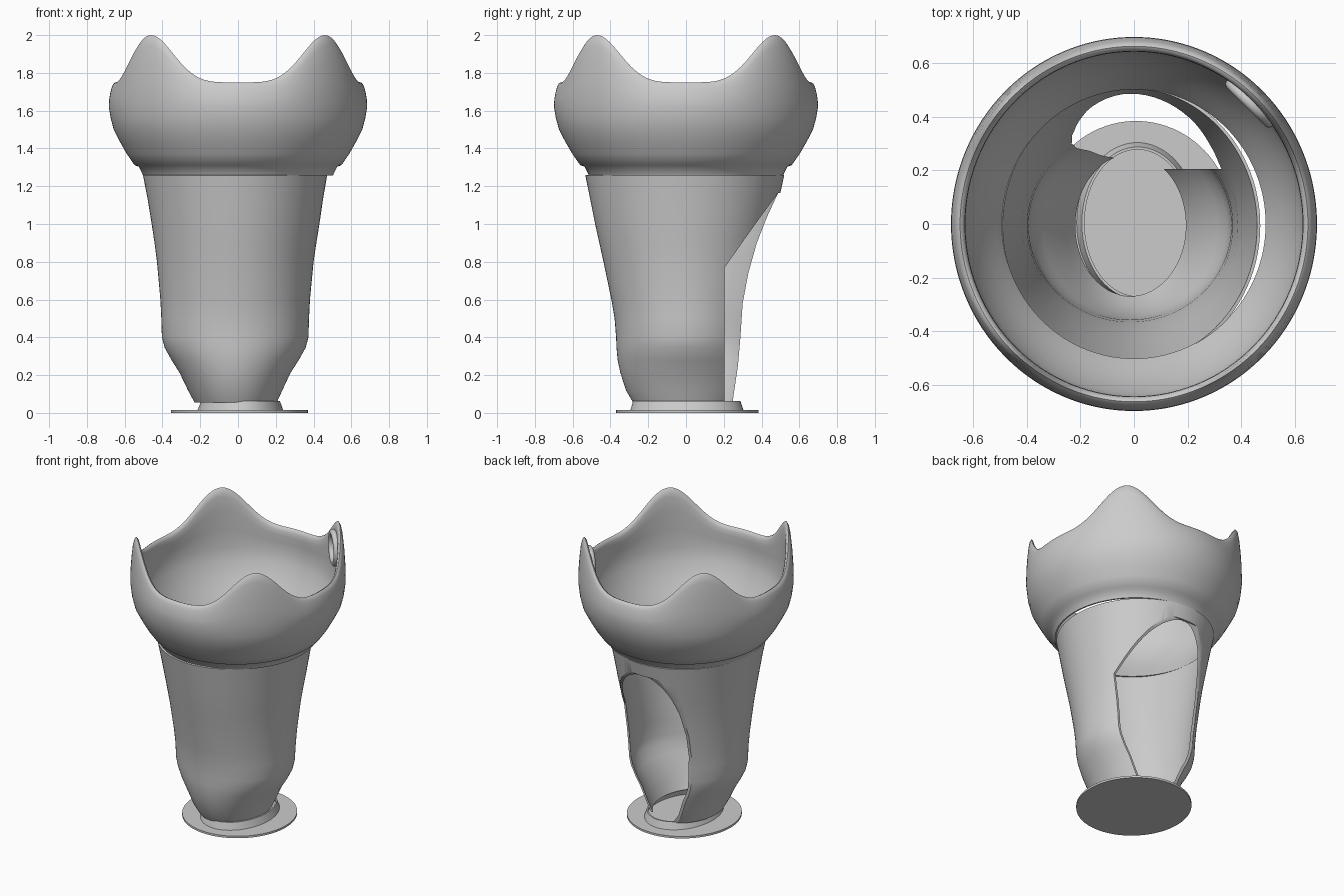
import bpy, bmesh, math

if "Cube" in bpy.data.objects:
    bpy.data.objects.remove(bpy.data.objects["Cube"])

grey = bpy.data.materials.new("light grey")
grey.diffuse_color = (0.6, 0.6, 0.6, 1)
grey.use_nodes = True
grey.node_tree.nodes["Principled BSDF"].inputs["Base Color"].default_value = grey.diffuse_color
SIDES = 96


def finish(name, bm, angle=35):
    bmesh.ops.recalc_face_normals(bm, faces=bm.faces)
    me = bpy.data.meshes.new(name)
    bm.to_mesh(me)
    bm.free()
    ob = bpy.data.objects.new(name, me)
    bpy.context.collection.objects.link(ob)
    me.materials.append(grey)
    smooth(ob, angle)
    return ob


def smooth(ob, angle=35):
    bpy.ops.object.select_all(action='DESELECT')
    ob.select_set(True)
    bpy.context.view_layer.objects.active = ob
    bpy.ops.object.shade_smooth_by_angle(angle=math.radians(angle))


def loft(name, rings, closed=False, cap=False, angle=35):
    """Skin a list of point rings; closed joins the last ring to the first."""
    bm = bmesh.new()
    vs = [[bm.verts.new(p) for p in r] for r in rings]
    n = len(vs[0])
    pairs = list(zip(vs, vs[1:])) + ([(vs[-1], vs[0])] if closed else [])
    for a, b in pairs:
        for i in range(n):
            j = (i + 1) % n
            bm.faces.new((a[i], a[j], b[j], b[i]))
    if cap:
        bm.faces.new(vs[0])
        bm.faces.new(vs[-1])
    return finish(name, bm, angle)


def ellipse(x0, x1, y0, y1, z):
    cx, cy, rx, ry = (x0 + x1) / 2, (y0 + y1) / 2, (x1 - x0) / 2, (y1 - y0) / 2
    return [(cx + rx * math.cos(a), cy + ry * math.sin(a), z)
            for a in (2 * math.pi * i / SIDES for i in range(SIDES))]


# Base flange and the low ring standing on it
loft("base_flange", [ellipse(-.355, .37, -.37, .385, z) for z in (0, .014)], cap=True)
loft("base_ring", [ellipse(-.215, .24, -.295, .305, .012), ellipse(-.195, .222, -.28, .288, .063),
                   ellipse(-.185, .212, -.27, .278, .063), ellipse(-.203, .228, -.283, .293, .012)],
     closed=True)

# Tapered shell
shell = loft("tapered_shell", [ellipse(*p) for p in (
    (-.23, .205, -.28, .27, .055), (-.265, .235, -.318, .30, .12), (-.308, .277, -.347, .325, .21),
    (-.352, .322, -.362, .343, .28), (-.388, .358, -.368, .352, .345), (-.403, .373, -.37, .357, .40),
    (-.406, .376, -.378, .367, .5), (-.411, .381, -.395, .382, .6), (-.429, .40, -.437, .42, .8),
    (-.442, .415, -.459, .44, .9), (-.457, .431, -.481, .464, 1.0), (-.478, .45, -.507, .492, 1.13),
    (-.503, .472, -.533, .52, 1.258))])
mod = shell.modifiers.new("wall", 'SOLIDIFY')
mod.thickness, mod.offset = .012, -1
bpy.ops.object.modifier_apply(modifier="wall")

# Back opening: a different cut line on each side
right_cut = [(.205, -.2), (.205, .77), (.30, .905), (.40, 1.045), (.455, 1.12), (.488, 1.165)]
left_cut = [(.235, -.2), (.247, .06), (.275, .25), (.288, .4), (.30, .58), (.33, .74),
            (.375, .9), (.43, 1.04), (.488, 1.165)]
for name, line, x0, x1 in (("right_cutter", right_cut, 0, 1), ("left_cutter", left_cut, -1, .004)):
    outline = line + [(1, 1.165), (1, -.2)]
    cutter = loft(name, [[(x, y, z) for y, z in outline] for x in (x0, x1)], cap=True)
    cutter.hide_render = True
    bpy.context.view_layer.objects.active = shell
    mod = shell.modifiers.new("cut", 'BOOLEAN')
    mod.operation, mod.object, mod.solver = 'DIFFERENCE', cutter, 'EXACT'
    bpy.ops.object.modifier_apply(modifier="cut")
    bpy.data.objects.remove(cutter)
smooth(shell)

# Flared collar with four corner peaks: (radius, height, share of rim rise)
collar = [(.502, 1.256, 0), (.525, 1.303, 0), (.548, 1.312, 0), (.588, 1.37, 0), (.625, 1.435, 0),
          (.658, 1.5, 0), (.674, 1.56, .02), (.684, 1.62, .15), (.682, 1.66, .4), (.676, 1.695, .65),
          (.668, 1.725, .87), (.660, 1.742, .97), (.650, 1.75, 1), (.640, 1.745, .98),
          (.632, 1.725, .88), (.630, 1.69, .65), (.634, 1.64, .3), (.634, 1.57, .05), (.618, 1.5, 0),
          (.585, 1.42, 0), (.55, 1.35, 0), (.518, 1.30, 0), (.492, 1.256, 0)]


def collar_ring(r, z, share):
    pts = []
    for i in range(SIDES * 2):
        a = math.pi * i / SIDES
        rise = .25 * (math.sin(2 * a) ** 2) ** 2.3
        pts.append((r * math.cos(a), r * 1.022 * math.sin(a), z + share * rise))
    return pts


loft("peaked_collar", [collar_ring(*p) for p in collar], closed=True, angle=50)

# Small loop on the inside of the back right peak
bpy.ops.mesh.primitive_torus_add(major_radius=.1, minor_radius=.021, major_segments=40, minor_segments=14,
                                 location=(.433, .452, 1.82),
                                 rotation=(math.pi / 2, 0, math.radians(135)))
loop = bpy.context.object
loop.name = "inner_loop"
loop.data.materials.append(grey)
smooth(loop)
